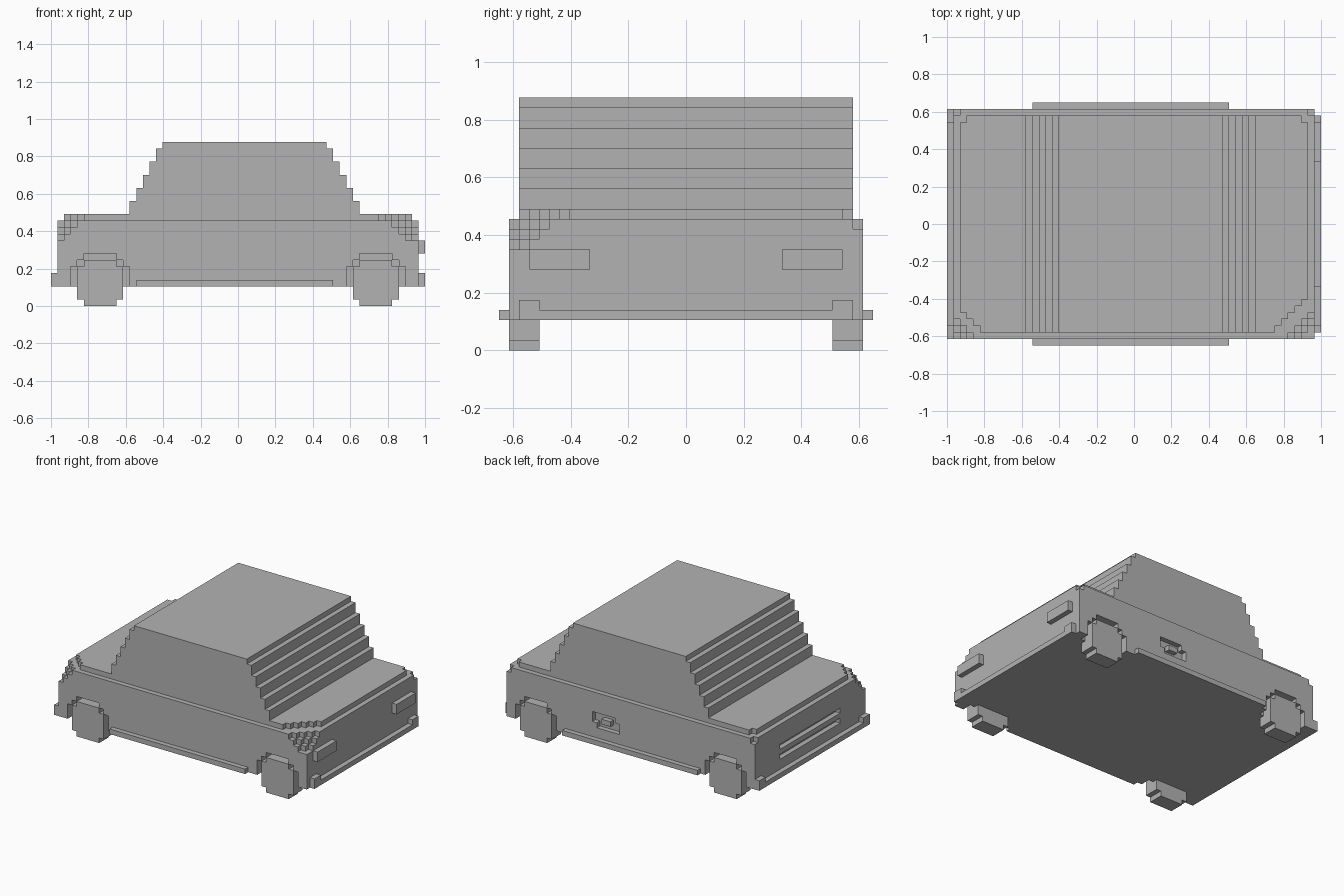
import bpy, bmesh
from mathutils import Vector

U = 2 / 57                          # one block
CENTRE = Vector((28.5, 18.5, 0))    # grid centre, in blocks

if "Cube" in bpy.data.objects:
    bpy.data.objects.remove(bpy.data.objects["Cube"])

grey = bpy.data.materials.new("plain_grey")
grey.use_nodes = True
grey.diffuse_color = (0.45, 0.45, 0.45, 1)
grey.node_tree.nodes["Principled BSDF"].inputs["Base Color"].default_value = grey.diffuse_color


def prism(name, outline, depth):
    """Extrude a closed outline (in blocks) along a depth vector."""
    bm = bmesh.new()
    face = bm.faces.new([bm.verts.new((Vector(p) - CENTRE) * U) for p in outline])
    new = bmesh.ops.extrude_face_region(bm, geom=[face], use_keep_orig=True)["geom"]
    moved = [g for g in new if isinstance(g, bmesh.types.BMVert)]
    bmesh.ops.translate(bm, verts=moved, vec=Vector(depth) * U)
    bmesh.ops.recalc_face_normals(bm, faces=bm.faces)
    mesh = bpy.data.meshes.new(name)
    bm.to_mesh(mesh)
    bm.free()
    mesh.materials.append(grey)
    obj = bpy.data.objects.new(name, mesh)
    bpy.context.collection.objects.link(obj)
    return obj


def box(name, x, y, z):
    """Box from pairs of block limits."""
    outline = [(x[0], y[0], z[0]), (x[1], y[0], z[0]), (x[1], y[1], z[0]), (x[0], y[1], z[0])]
    return prism(name, outline, (0, 0, z[1] - z[0]))


def cut(target, cutter):
    """Subtract a cutter, apply the result and discard the cutter."""
    cutter.hide_render = True
    mod = target.modifiers.new("cut", "BOOLEAN")
    mod.operation, mod.solver, mod.object = "DIFFERENCE", "EXACT", cutter
    bpy.context.view_layer.objects.active = target
    bpy.ops.object.modifier_apply(modifier=mod.name)
    bpy.data.objects.remove(cutter)


def stepped_slab(name, x, y, z, steps):
    """One-block slab whose corners are nibbled away in stairs."""
    corners = [(x[0], y[0], 1, 1), (x[1], y[0], -1, 1), (x[1], y[1], -1, -1), (x[0], y[1], 1, -1)]
    outline = []
    for i, (cx, cy, sx, sy) in enumerate(corners):
        n = steps[i]
        stair = [(n - k, k + e) for k in range(n) for e in (0, 1)] + [(0, n)]
        if i % 2 == 0:
            stair.reverse()
        outline += [(cx + sx * a, cy + sy * b, z) for a, b in stair]
    prism(name, outline, (0, 0, 1))


# Lower body
body = box("lower_body", (1, 56), (1, 36), (3, 10))

# Wheel arches and wheels
for end, mid in (("rear", 7.5), ("front", 49.5)):
    for side, y, arch_y in (("right", 1, -1), ("left", 33, 34)):
        arch = [(-4.5, 2), (4.5, 2), (4.5, 6), (3.5, 6), (3.5, 7), (2.5, 7), (2.5, 8),
                (-2.5, 8), (-2.5, 7), (-3.5, 7), (-3.5, 6), (-4.5, 6)]
        cut(body, prism("arch_cutter", [(mid + a, arch_y, b) for a, b in arch], (0, 4, 0)))
        half = [(2.5, 0), (2.5, 1), (3.5, 1), (3.5, 6), (2.5, 6), (2.5, 7)]
        wheel = half + [(-a, b) for a, b in reversed(half)]
        prism(f"{end}_{side}_wheel", [(mid + a, y, b) for a, b in wheel], (0, 3, 0))

# Rear grooves
for z in (6, 8):
    cut(body, box("groove_cutter", (-1, 2), (9, 28), (z, z + 1)))

# Recessed catch on the left side
catch = [(31, 6), (36, 6), (36, 7), (37, 7), (37, 9), (32, 9), (32, 8), (31, 8)]
cut(body, prism("catch_cutter", [(a, 35, b) for a, b in catch], (0, 3, 0)))
box("left_catch_bar", (33, 35), (34.9, 36), (7, 8))

# Upper body layers with stepped corners, order: rear right, front right, front left, rear left
stepped_slab("body_layer_low", (1, 56), (1, 36), 10, (1, 2, 0, 0))
stepped_slab("body_layer_middle", (1, 56), (1, 36), 11, (2, 3, 0, 0))
stepped_slab("body_layer_high", (1, 56), (1, 36), 12, (3, 4, 1, 1))
stepped_slab("deck", (2, 55), (2, 35), 13, (3, 5, 1, 1))

# Cabin: one stepped profile across the width
rise = []
for i in range(6):
    rise += [(i, 14 + 2 * i), (i, min(16 + 2 * i, 25))]
cabin = [(12 + a, 2, z) for a, z in rise] + [(47 - a, 2, z) for a, z in reversed(rise)]
prism("cabin", cabin, (0, 33, 0))

# Side skirts
box("right_skirt", (13, 43), (0, 1), (3, 4))
box("left_skirt", (13, 43), (36, 37), (3, 4))

# Headlights
box("right_headlight", (56, 57), (3, 9), (8, 10))
box("left_headlight", (56, 57), (28, 34), (8, 10))

# Bumpers with raised ends
for end, x, y0, y1 in (("rear", 0, 1, 36), ("front", 56, 2, 35)):
    bar = [(y0, 3), (y1, 3), (y1, 5), (y1 - 2, 5), (y1 - 2, 4), (y0 + 2, 4), (y0 + 2, 5), (y0, 5)]
    prism(f"{end}_bumper", [(x, a, b) for a, b in bar], (1, 0, 0))
